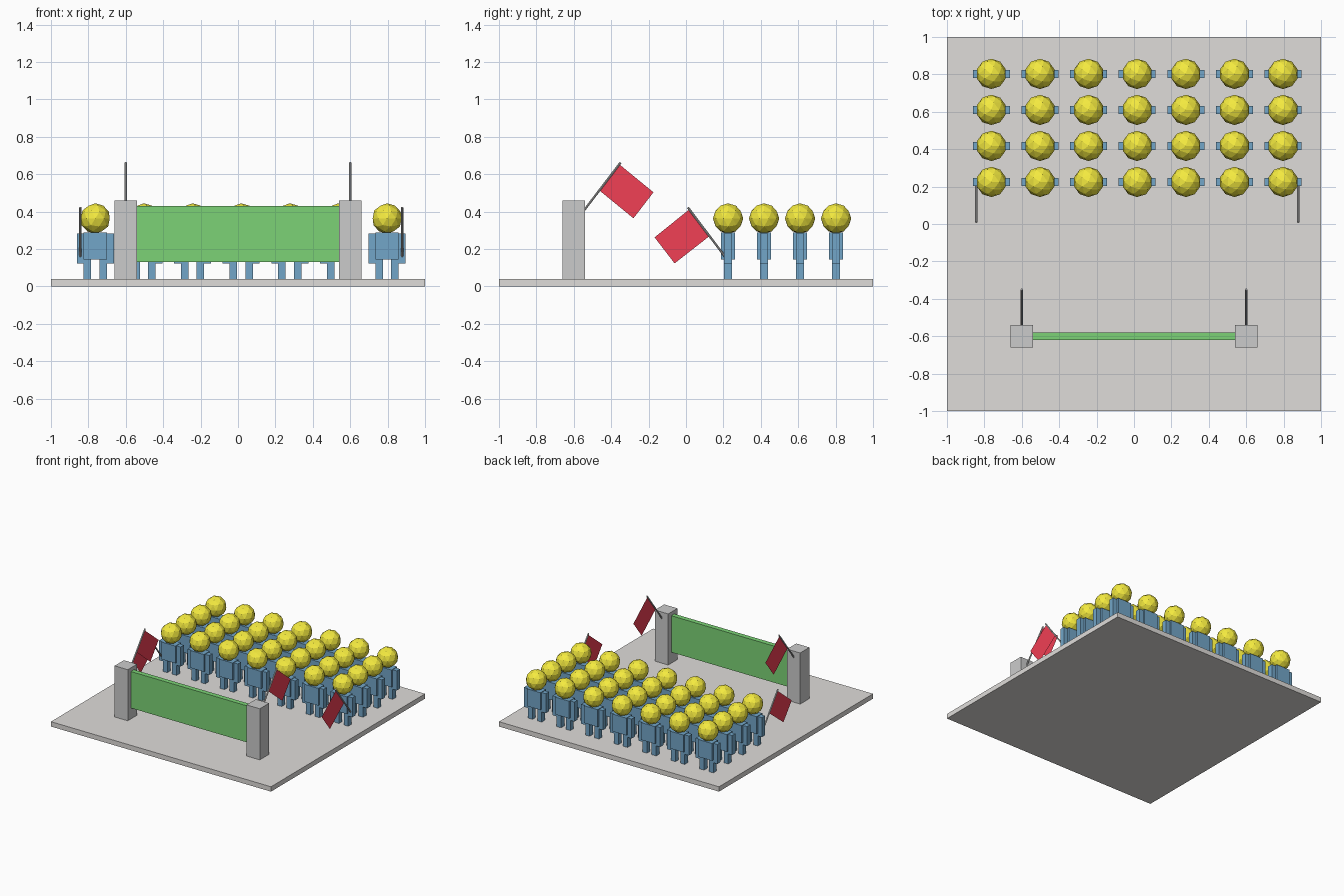
import bpy
from mathutils import Vector

if "Cube" in bpy.data.objects:
    bpy.data.objects.remove(bpy.data.objects["Cube"])


def material(name, rgb):
    m = bpy.data.materials.new(name)
    m.diffuse_color = (*rgb, 1)
    m.use_nodes = True
    m.node_tree.nodes["Principled BSDF"].inputs["Base Color"].default_value = m.diffuse_color
    return m


BLUE = material("blue_cloth", (0.17, 0.38, 0.58))
YELLOW = material("yellow_head", (0.90, 0.82, 0.05))
GREEN = material("green_banner", (0.20, 0.65, 0.18))
RED = material("red_flag", (0.88, 0.05, 0.09))
STONE = material("warm_grey", (0.74, 0.72, 0.70))


def finish(name, mat):
    ob = bpy.context.object
    ob.name = name
    if mat:
        ob.data.materials.append(mat)
    return ob


def box(name, lo, hi, mat=None):
    lo, hi = Vector(lo), Vector(hi)
    bpy.ops.mesh.primitive_cube_add(size=1, location=(lo + hi) / 2)
    bpy.context.object.scale = hi - lo
    return finish(name, mat)


def pole(name, a, b, r=0.006):
    a, b = Vector(a), Vector(b)
    bpy.ops.mesh.primitive_cylinder_add(vertices=8, radius=r, depth=(b - a).length,
                                        location=(a + b) / 2)
    ob = finish(name, None)
    ob.rotation_euler = (b - a).to_track_quat('Z', 'Y').to_euler()


def flag(name, x, yz):
    me = bpy.data.meshes.new(name)
    me.from_pydata([(x, y, z) for y, z in yz], [], [(0, 1, 2, 3)])
    me.materials.append(RED)
    bpy.context.collection.objects.link(bpy.data.objects.new(name, me))


# Ground slab
box("base", (-1, -1, 0), (1, 1, 0.04), STONE)

# Gate: two posts with a banner between, each post carrying a flag
box("banner", (-0.54, -0.62, 0.13), (0.54, -0.58, 0.43), GREEN)
for s in (-1, 1):
    x = 0.6 * s
    box("post", (x - 0.06, -0.66, 0.04), (x + 0.06, -0.54, 0.46))
    pole("post_flag_pole", (x, -0.55, 0.40), (x, -0.35, 0.662))
    flag("post_flag", x, [(-0.356, 0.652), (-0.174, 0.503),
                          (-0.281, 0.364), (-0.463, 0.513)])

# Prototype parts of one marcher, at the origin
parts = [box("torso", (-0.062, -0.037, 0.145), (0.062, 0.037, 0.287), BLUE)]
for s in (-1, 1):
    lx = sorted((0.022 * s, 0.062 * s))
    ax = sorted((0.062 * s, 0.099 * s))
    parts.append(box("leg", (lx[0], -0.021, 0.04), (lx[1], 0.021, 0.146), BLUE))
    parts.append(box("arm", (ax[0], -0.021, 0.123), (ax[1], 0.021, 0.283), BLUE))
bpy.ops.mesh.primitive_ico_sphere_add(subdivisions=2, radius=0.081,
                                      location=(0, 0, 0.363))
parts.append(finish("head", YELLOW))

# Crowd: seven columns by four rows sharing the prototype meshes
for i in range(7):
    for j in range(4):
        offset = Vector((-0.763 + 0.26 * i, 0.225 + 0.1925 * j, 0))
        for p in parts:
            ob = p
            if (i, j) != (6, 3):
                ob = p.copy()
                bpy.context.collection.objects.link(ob)
            ob.location = p.location + offset

# Flags held by the outer front marchers
for x in (-0.843, 0.878):
    pole("hand_flag_pole", (x, 0.208, 0.160), (x, 0.010, 0.422))
    flag("hand_flag", x, [(0.016, 0.410), (0.122, 0.266),
                          (-0.061, 0.123), (-0.168, 0.262)])
